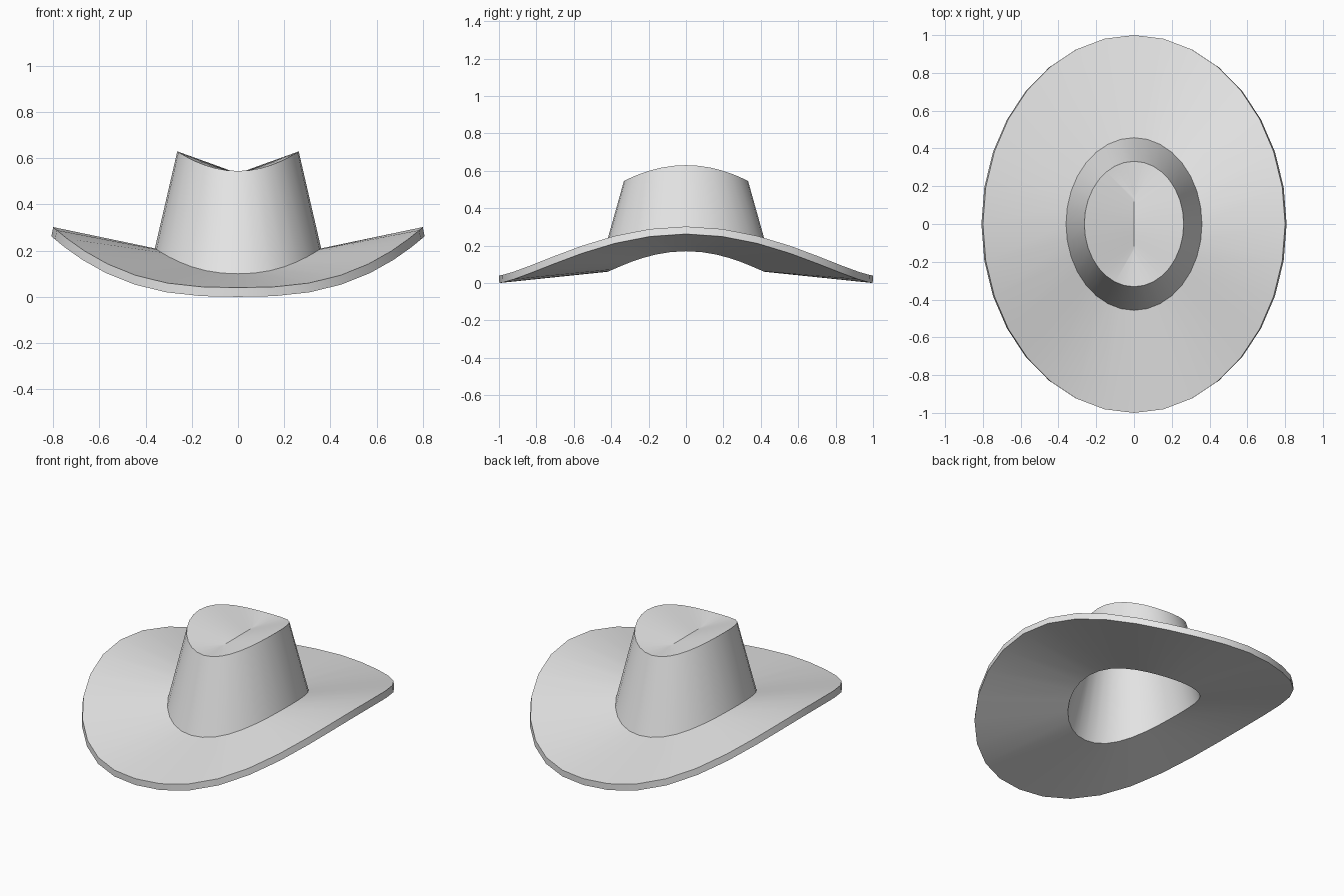
import bpy, bmesh
from math import sin, cos, pi, radians

cube = bpy.data.objects.get("Cube")
if cube:
    bpy.data.objects.remove(cube, do_unlink=True)

SEGMENTS = 32

felt = bpy.data.materials.new("grey_felt")
felt.use_nodes = True
grey = (0.8, 0.8, 0.8, 1)
felt.diffuse_color = grey
felt.node_tree.nodes["Principled BSDF"].inputs["Base Color"].default_value = grey


def add_shell(name, rings):
    """Bridge oval rings (x radius, y radius, z at ends, z at sides, curl power)."""
    bm = bmesh.new()
    loops = []
    for rx, ry, z_end, z_side, power in rings:
        loop = []
        for i in range(SEGMENTS):
            a = 2 * pi * i / SEGMENTS
            z = z_end + (z_side - z_end) * abs(cos(a)) ** power
            loop.append(bm.verts.new((rx * cos(a), ry * sin(a), z)))
        loops.append(loop)
    for a, b in zip(loops, loops[1:]):
        for i in range(SEGMENTS):
            j = (i + 1) % SEGMENTS
            bm.faces.new((a[i], b[i], b[j], a[j]))
    # A ring without width closes into the crease line
    bmesh.ops.remove_doubles(bm, verts=bm.verts[:], dist=0.0005)
    mesh = bpy.data.meshes.new(name)
    bm.to_mesh(mesh)
    bm.free()
    mesh.materials.append(felt)
    obj = bpy.data.objects.new(name, mesh)
    bpy.context.collection.objects.link(obj)
    bpy.ops.object.select_all(action='DESELECT')
    obj.select_set(True)
    bpy.context.view_layer.objects.active = obj
    bpy.ops.object.shade_smooth_by_angle(angle=radians(30))


# Shared seams between the parts
crown_base = (0.36, 0.457, 0.10, 0.21, 2.2)
hole_edge = (0.33, 0.42, 0.06, 0.17, 2.2)

# Crown with creased, saddle-shaped top
add_shell("crown", [
    (0, 0.15, 0.535, 0.535, 2),
    (0.263, 0.332, 0.545, 0.63, 2),
    crown_base,
])

# Brim curled up at the sides
add_shell("brim", [
    crown_base,
    (0.80, 1.0, 0.04, 0.302, 2.7),
    (0.808, 0.998, 0.0, 0.262, 2.7),
    hole_edge,
])

# Hollow inside of the crown
add_shell("crown_lining", [
    hole_edge,
    (0.235, 0.30, 0.505, 0.58, 2),
    (0, 0.15, 0.495, 0.495, 2),
])
